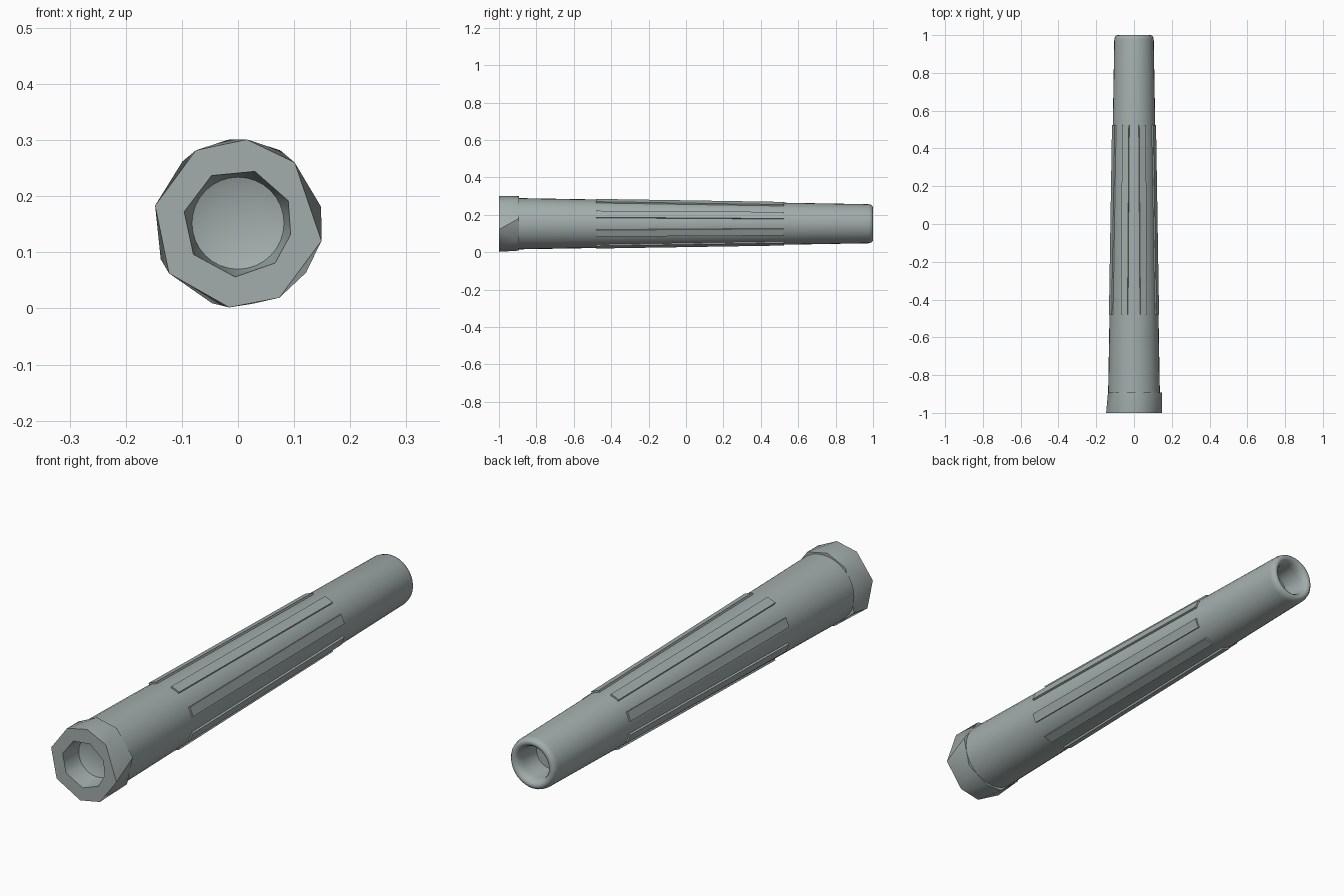
import bpy, bmesh, math

if "Cube" in bpy.data.objects:
    bpy.data.objects.remove(bpy.data.objects["Cube"])

CZ = 0.152          # height of the long axis
SIDES = 32

grey = bpy.data.materials.new("grey_green")
grey.diffuse_color = (0.36, 0.42, 0.41, 1)
grey.use_nodes = True
grey.node_tree.nodes["Principled BSDF"].inputs["Base Color"].default_value = grey.diffuse_color


def polar(r, deg, y):
    a = math.radians(deg)
    return (r * math.cos(a), y, CZ + r * math.sin(a))


def finish(name, bm, angle=35):
    bmesh.ops.recalc_face_normals(bm, faces=bm.faces)
    me = bpy.data.meshes.new(name)
    bm.to_mesh(me)
    bm.free()
    me.materials.append(grey)
    ob = bpy.data.objects.new(name, me)
    bpy.context.collection.objects.link(ob)
    bpy.ops.object.select_all(action='DESELECT')
    ob.select_set(True)
    bpy.context.view_layer.objects.active = ob
    bpy.ops.object.shade_smooth_by_angle(angle=math.radians(angle))
    return ob


def ring(bm, r, y, n=SIDES):
    return [bm.verts.new(polar(r, -360 * i / n, y)) for i in range(n)]


def skin(bm, a, b):
    n = len(a)
    for i in range(n):
        bm.faces.new((a[i], a[(i + 1) % n], b[(i + 1) % n], b[i]))


def body_radius(y):
    return 0.137 + (0.104 - 0.137) * (y + 0.895) / 1.895


# Tapered body with a rounded rim and a blind hole at the back
bm = bmesh.new()
profile = [(0.137, -0.895), (body_radius(0), 0.0), (0.1045, 0.975),
           (0.101, 0.990), (0.094, 0.998), (0.086, 1.0), (0.077, 0.996),
           (0.069, 0.984), (0.065, 0.965), (0.062, 0.88)]
rings = [ring(bm, r, y) for r, y in profile]
for a, b in zip(rings, rings[1:]):
    skin(bm, a, b)
bm.faces.new(rings[0])
bm.faces.new(rings[-1])
finish("tapered_body", bm, 50)

# Irregular faceted collar with an eight-sided socket
bm = bmesh.new()
outer_pts = [(0.151, 168), (0.150, 120), (0.150, 84), (0.148, 47),
             (0.152, -12), (0.152, -61), (0.151, -96), (0.152, -144)]
back_pts = [(0.148, 132), (0.150, 96), (0.150, 60), (0.151, 11),
            (0.150, -36), (0.146, -80), (0.150, -108), (0.152, -155)]
socket_pts = [(0.098, 168), (0.097, 119), (0.097, 72), (0.098, 24),
              (0.096, -12), (0.097, -47), (0.096, -93), (0.097, -145)]
front = [bm.verts.new(polar(r, a, -1.0)) for r, a in outer_pts]
back = [bm.verts.new(polar(r, a, -0.893)) for r, a in back_pts]
socket = [bm.verts.new(polar(r, a, -1.0)) for r, a in socket_pts]
skin(bm, front, socket)
for i in range(8):
    j = (i + 1) % 8
    bm.faces.new((front[i], front[j], back[i]))
    bm.faces.new((back[i], front[j], back[j]))
bm.faces.new(back)

# Socket wall narrowing to a round, slightly dished floor
floor = ring(bm, 0.082, -0.915)


def loop_edges(vs):
    return [bm.edges.get((v, vs[(i + 1) % len(vs)])) or
            bm.edges.new((v, vs[(i + 1) % len(vs)])) for i, v in enumerate(vs)]


bmesh.ops.bridge_loops(bm, edges=loop_edges(socket) + loop_edges(floor))
dish = ring(bm, 0.05, -0.903)
skin(bm, floor, dish)
bm.faces.new(dish)
finish("collar", bm, 32)

# Eight raised ribs following the taper
HALF, RAISE, SINK = 0.019, 0.006, 0.012
for k in range(8):
    a = math.radians(22.5 + 45 * k)
    ca, sa = math.cos(a), math.sin(a)
    bm = bmesh.new()
    ends = []
    for y in (-0.48, 0.525):
        r = body_radius(y)
        sect = [(r - SINK, -HALF), (r + RAISE, -HALF),
                (r + RAISE, HALF), (r - SINK, HALF)]
        ends.append([bm.verts.new((d * ca - t * sa, y, CZ + d * sa + t * ca))
                     for d, t in sect])
    skin(bm, *ends)
    for e in ends:
        bm.faces.new(e)
    finish("rib_%d" % (k + 1), bm)
